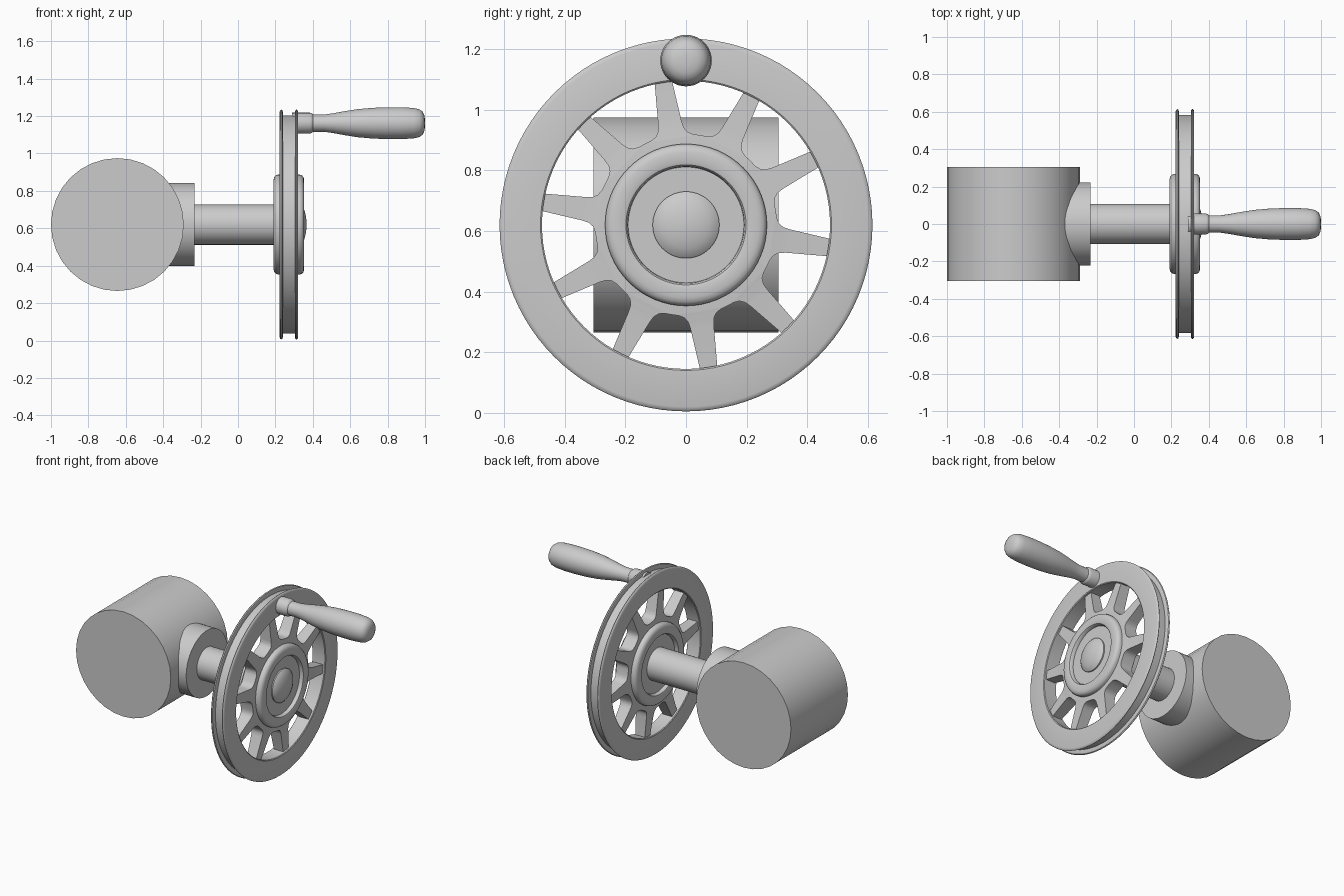
import bpy, bmesh, math
from mathutils import Vector, Matrix

if "Cube" in bpy.data.objects:
    bpy.data.objects.remove(bpy.data.objects["Cube"])

AXLE_Z = 0.62
WHEEL_X = 0.272
SPOKES = 10


def finish(bm, name, angle=35):
    bmesh.ops.remove_doubles(bm, verts=bm.verts, dist=1e-5)
    bmesh.ops.recalc_face_normals(bm, faces=bm.faces)
    me = bpy.data.meshes.new(name)
    bm.to_mesh(me)
    bm.free()
    ob = bpy.data.objects.new(name, me)
    bpy.context.collection.objects.link(ob)
    bpy.ops.object.select_all(action='DESELECT')
    ob.select_set(True)
    bpy.context.view_layer.objects.active = ob
    bpy.ops.object.shade_smooth_by_angle(angle=math.radians(angle))
    return ob


def lathe(name, profile, z=AXLE_Z, sides=64, closed=False):
    """Turn (x, radius) points around a line parallel to x."""
    bm = bmesh.new()
    rings = []
    for x, r in profile:
        rings.append([bm.verts.new((x, r * math.cos(a), z + r * math.sin(a)))
                      for a in (2 * math.pi * i / sides for i in range(sides))]
                     if r > 0 else [bm.verts.new((x, 0, z))] * sides)
    pairs = list(zip(rings, rings[1:])) + ([(rings[-1], rings[0])] if closed else [])
    for a, b in pairs:
        for i in range(sides):
            j = (i + 1) % sides
            bm.faces.new(list(dict.fromkeys((a[i], a[j], b[j], b[i]))))
    return finish(bm, name)


def mirrored(half):
    """Mirror (offset, radius) points across the wheel's middle plane."""
    return ([(WHEEL_X + d, r) for d, r in half]
            + [(WHEEL_X - d, r) for d, r in reversed(half)])


# drum lying along y
bm = bmesh.new()
bmesh.ops.create_cone(bm, cap_ends=True, segments=32, radius1=0.355, radius2=0.355, depth=0.61,
                      matrix=Matrix.Translation((-0.645, 0, AXLE_Z)) @ Matrix.Rotation(math.pi / 2, 4, 'X'))
finish(bm, "drum")

# collar and shaft
lathe("collar", [(-0.5, 0), (-0.5, 0.222), (-0.233, 0.222), (-0.233, 0)])
lathe("shaft", [(-0.4, 0), (-0.4, 0.108), (0.26, 0.108), (0.26, 0)])

# grooved rim
lathe("wheel_rim", mirrored([(0.046, 0.475), (0.05, 0.48), (0.05, 0.600), (0.047, 0.610),
                             (0.041, 0.615), (0.035, 0.611), (0.032, 0.602), (0.032, 0.583)]),
      sides=96, closed=True)

# hub with raised rounded ring on both faces
lathe("hub", mirrored([(0.055, 0), (0.055, 0.191), (0.072, 0.193), (0.079, 0.198), (0.082, 0.207),
                       (0.082, 0.240), (0.078, 0.254), (0.070, 0.263), (0.058, 0.267)]))

# domed axle cap
lathe("axle_cap", [(0.31, 0), (0.31, 0.110), (0.335, 0.110), (0.345, 0.098), (0.355, 0.077),
                   (0.362, 0.050), (0.366, 0.022), (0.367, 0)])

# spokes flaring into the hub: radius, half width, half thickness
stations = [(0.22, 0.0715, 0.048), (0.285, 0.0926, 0.046), (0.292, 0.070, 0.045),
            (0.302, 0.053, 0.044), (0.318, 0.043, 0.042), (0.34, 0.039, 0.040),
            (0.49, 0.028, 0.034)]
bm = bmesh.new()
for k in range(SPOKES):
    a = math.radians(99 + 360 / SPOKES * k)
    out = Vector((0, math.cos(a), math.sin(a)))
    side = Vector((0, -math.sin(a), math.cos(a)))
    centre = Vector((WHEEL_X, 0, AXLE_Z))
    loops = []
    for r, w, t in stations:
        loops.append([bm.verts.new(centre + out * r + side * (w * s) + Vector((t * u, 0, 0)))
                      for s, u in ((-1, -1), (1, -1), (1, 1), (-1, 1))])
    for p, q in zip(loops, loops[1:]):
        for i in range(4):
            j = (i + 1) % 4
            bm.faces.new((p[i], p[j], q[j], q[i]))
    bm.faces.new(loops[0])
    bm.faces.new(loops[-1])
finish(bm, "spokes")

# crank handle
lathe("crank_handle", [(0.29, 0), (0.29, 0.056), (0.385, 0.056), (0.396, 0.052), (0.402, 0.046),
                       (0.46, 0.046), (0.51, 0.053), (0.57, 0.064), (0.64, 0.075), (0.72, 0.082),
                       (0.80, 0.085), (0.88, 0.085), (0.94, 0.081), (0.97, 0.074), (0.988, 0.061),
                       (0.996, 0.042), (1.0, 0.02), (1.0, 0)], z=1.162, sides=40)
